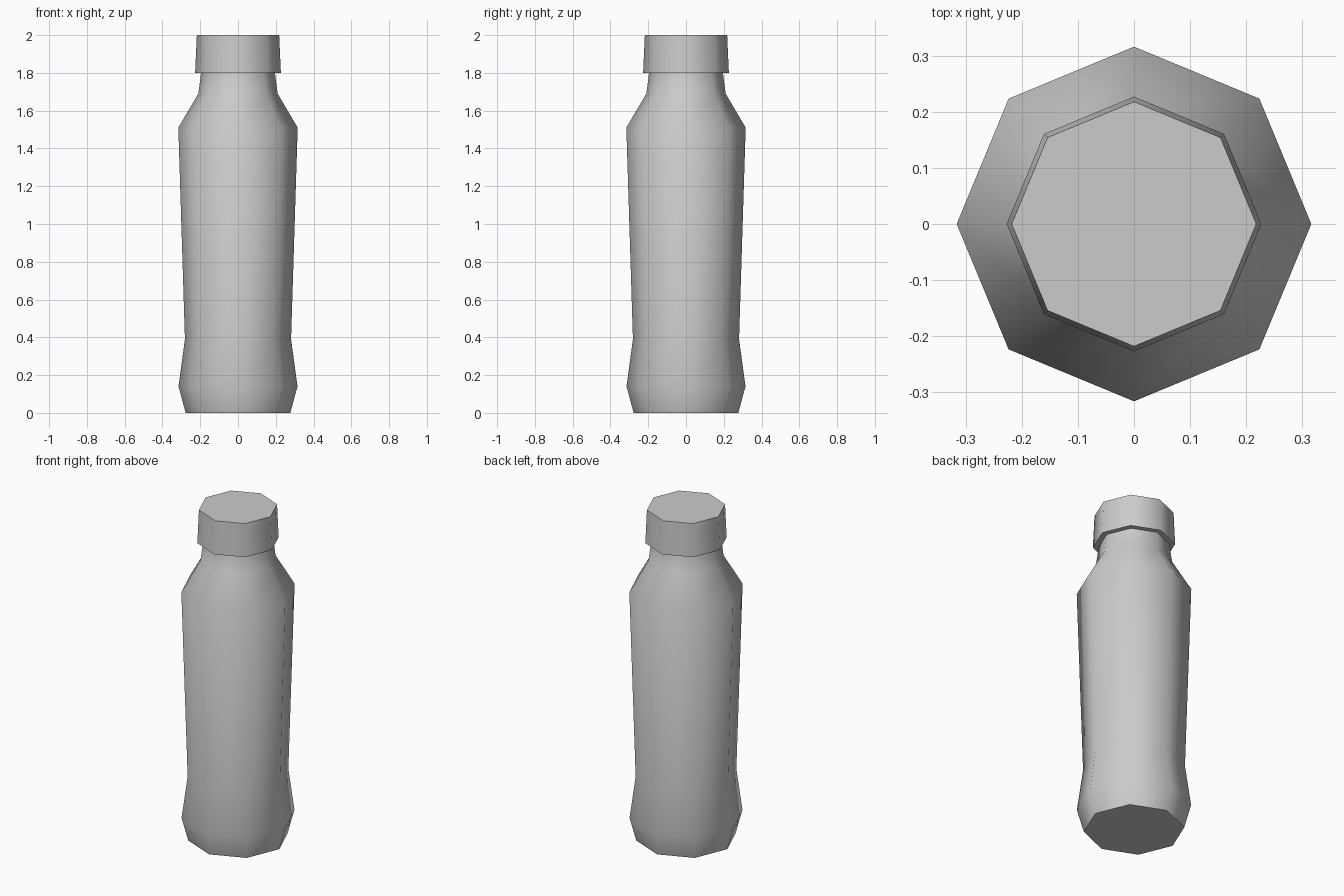
import bpy, bmesh
from math import sin, cos, pi, radians

if "Cube" in bpy.data.objects:
    bpy.data.objects.remove(bpy.data.objects["Cube"])

SIDES = 8


def lathe(name, profile):
    """Closed eight-sided solid from (radius, z) points, corners on the axes."""
    bm = bmesh.new()
    rings = [[bm.verts.new((r * cos(2 * pi * i / SIDES), r * sin(2 * pi * i / SIDES), z))
              for i in range(SIDES)] for r, z in profile]
    for lo, hi in zip(rings, rings[1:]):
        for i in range(SIDES):
            j = (i + 1) % SIDES
            bm.faces.new((lo[i], lo[j], hi[j], hi[i]))
    bm.faces.new(rings[0][::-1])
    bm.faces.new(rings[-1])
    mesh = bpy.data.meshes.new(name)
    bm.to_mesh(mesh)
    bm.free()
    obj = bpy.data.objects.new(name, mesh)
    bpy.context.collection.objects.link(obj)
    # Smooth around the sides, sharp at the end faces
    bpy.ops.object.select_all(action='DESELECT')
    obj.select_set(True)
    bpy.context.view_layer.objects.active = obj
    bpy.ops.object.shade_smooth_by_angle(angle=radians(60))
    return obj


# Bottle body: foot, bulge, waist, shoulder, neck (ends just inside the cap)
lathe("bottle_body", [(0.277, 0), (0.315, 0.14), (0.281, 0.39),
                      (0.316, 1.51), (0.21, 1.69), (0.194, 1.81)])

# Slightly tapered screw cap
lathe("cap", [(0.227, 1.8), (0.218, 2.0)])
